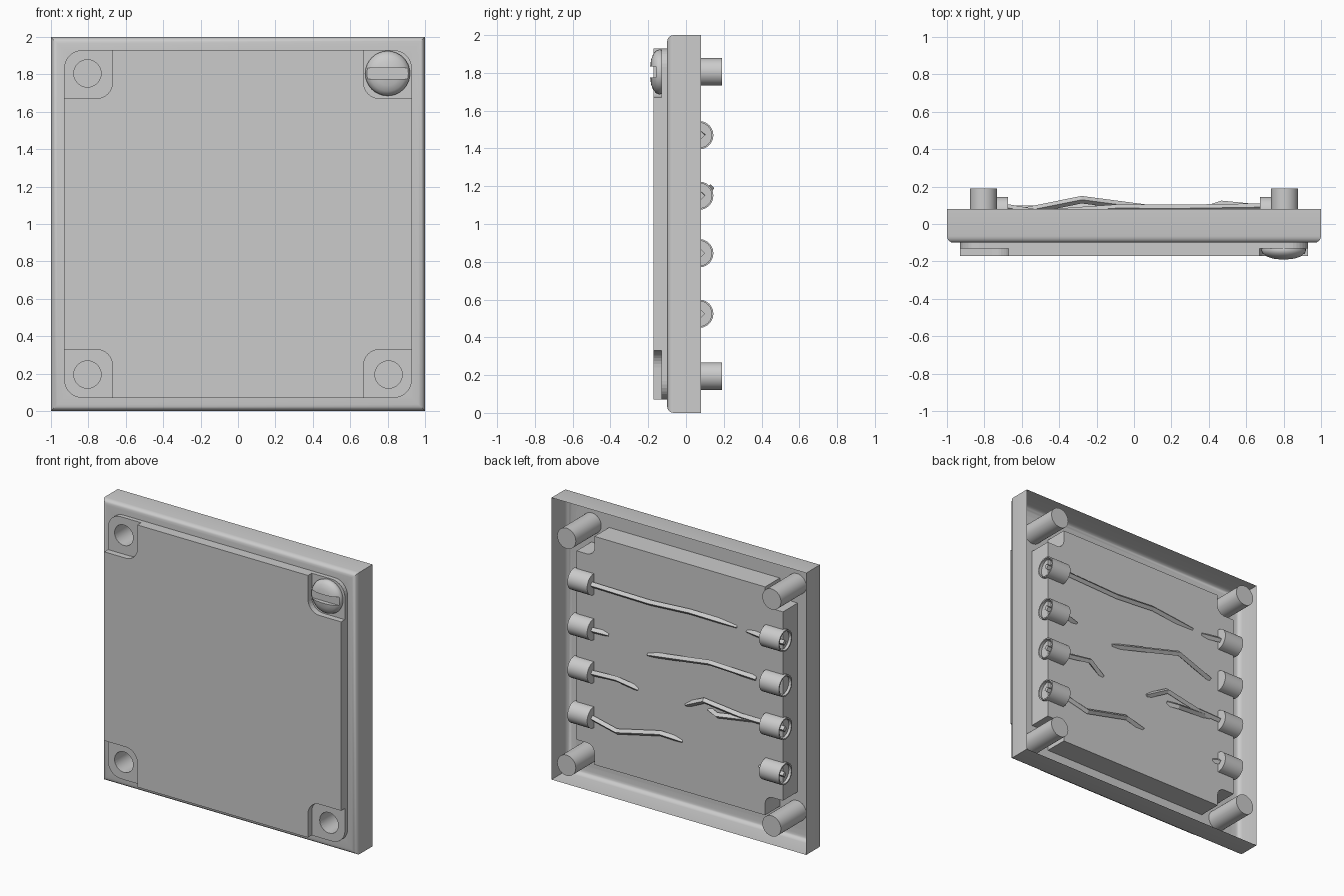
import bpy, bmesh
from math import sin, cos, pi

if "Cube" in bpy.data.objects:
    bpy.data.objects.remove(bpy.data.objects["Cube"])

CZ = 1.0    # height of the plate centre
C = 0.805   # corner hole offset


def mesh_object(name, bm, smooth=True):
    bmesh.ops.recalc_face_normals(bm, faces=bm.faces)
    me = bpy.data.meshes.new(name)
    bm.to_mesh(me)
    bm.free()
    ob = bpy.data.objects.new(name, me)
    bpy.context.collection.objects.link(ob)
    if smooth:
        bpy.ops.object.select_all(action='DESELECT')
        ob.select_set(True)
        bpy.context.view_layer.objects.active = ob
        bpy.ops.object.shade_smooth_by_angle(angle=0.7)
    return ob


def lathe(name, profile, at, axis='Y', n=32):
    """Spin (radius, offset) points about an axis through 'at'."""
    bm = bmesh.new()
    rings = []
    for r, d in profile:
        ring = []
        for i in range(n):
            u, v = r * cos(2 * pi * i / n), r * sin(2 * pi * i / n)
            p = (u, d, v) if axis == 'Y' else (d, u, v)
            ring.append(bm.verts.new([a + b for a, b in zip(at, p)]))
        rings.append(ring)
    for a, b in zip(rings, rings[1:]):
        for i in range(n):
            j = (i + 1) % n
            bm.faces.new((a[i], a[j], b[j], b[i]))
    bmesh.ops.remove_doubles(bm, verts=bm.verts, dist=1e-5)
    return mesh_object(name, bm)


def arc(cx, cy, r, a0, a1, n=8):
    return [(cx + r * cos(a0 + (a1 - a0) * i / n), cy + r * sin(a0 + (a1 - a0) * i / n))
            for i in range(n + 1)]


def slab(name, outlines, y0, y1):
    """Extruded flat shape; inner outlines become holes."""
    cu = bpy.data.curves.new(name, 'CURVE')
    cu.dimensions, cu.fill_mode, cu.extrude = '2D', 'BOTH', (y1 - y0) / 2
    for pts in outlines:
        sp = cu.splines.new('POLY')
        sp.points.add(len(pts) - 1)
        for p, (x, y) in zip(sp.points, pts):
            p.co = (x, y, 0, 1)
        sp.use_cyclic_u, sp.use_smooth = True, False
    ob = bpy.data.objects.new(name, cu)
    ob.rotation_euler = (pi / 2, 0, 0)
    ob.location = (0, (y0 + y1) / 2, CZ)
    bpy.context.collection.objects.link(ob)
    return ob


def notched(h, n, r):
    """Square of half size h with filleted notches starting at n."""
    q = [(h, n)] + arc(n + r, n + r, r, 1.5 * pi, pi) + [(n, h)]
    pts = []
    for k in range(4):
        c, s = round(cos(k * pi / 2)), round(sin(k * pi / 2))
        pts += [(c * x - s * y, s * x + c * y) for x, y in q]
    return pts


# open-backed frame with rounded front edge
bm = bmesh.new()
prof = [(1, 0.08), (1, -0.065)]
prof += [(0.965 + 0.035 * cos(a), -0.065 - 0.035 * sin(a)) for a in (pi / 8, pi / 4, 3 * pi / 8, pi / 2)]
prof += [(0.9, -0.10)]
rings = [[bm.verts.new((sx * h, y, CZ + sz * h)) for sx, sz in ((-1, -1), (1, -1), (1, 1), (-1, 1))]
         for h, y in prof]
for a, b in zip(rings, rings[1:]):
    for i in range(4):
        bm.faces.new((a[i], a[(i + 1) % 4], b[(i + 1) % 4], b[i]))
mesh_object("frame", bm)

# base plate with rounded corners and four holes
H, R = 0.93, 0.1
plate = []
for k, (sx, sz) in enumerate(((1, 1), (-1, 1), (-1, -1), (1, -1))):
    plate += arc(sx * (H - R), sz * (H - R), R, k * pi / 2, (k + 1) * pi / 2)
corners = [(sx * C, sz * C) for sx in (-1, 1) for sz in (-1, 1)]
holes = [arc(x, z, 0.073, 0, 2 * pi, 32)[:-1] for x, z in corners]
slab("base_plate", [plate] + holes, -0.13, -0.095)

# raised front panel and rear block, both notched at the corners
slab("front_panel", [notched(0.93, 0.67, 0.09)], -0.172, -0.12)
slab("rear_block", [notched(0.81, 0.67, 0.06)], -0.12, 0.07)

# hollow corner posts, closed at the back
for x, z in corners:
    lathe("corner_post", [(0.073, -0.13), (0.073, 0.19), (0, 0.19)], (x, 0, CZ + z))

# slotted screw in one corner
screw = lathe("screw", [(0, -0.125), (0.115, -0.125), (0.12, -0.14), (0.113, -0.158), (0.095, -0.174),
                        (0.065, -0.185), (0.03, -0.19), (0, -0.191)], (0.8, 0, 1.805))
bm = bmesh.new()
bmesh.ops.create_cube(bm, size=1)
slot = mesh_object("slot_cutter", bm, False)
slot.scale, slot.location = (0.4, 0.1, 0.06), (0.8, -0.21, 1.805)
slot.hide_render = True
slot.hide_viewport = True
slot.display_type = 'WIRE'
mod = screw.modifiers.new("slot", 'BOOLEAN')
mod.operation, mod.object, mod.solver = 'DIFFERENCE', slot, 'EXACT'

# cable caps in two columns, open on the outside
for z in (1.47, 1.15, 0.845, 0.525):
    for s in (-1, 1):
        lathe("cable_cap", [(0, s * 0.675), (0.075, s * 0.675), (0.075, s * 0.83),
                            (0.066, s * 0.83), (0.066, s * 0.78), (0, s * 0.78)],
              (0, 0.07, z), 'X', 24)

# loose wires (x, y, z), sinking into the block at their ends
wires = [
    [(0.83, 0.08, 1.47), (0.67, 0.09, 1.474), (0.22, 0.083, 1.464), (-0.09, 0.085, 1.485), (-0.45, 0.06, 1.467)],
    [(-0.83, 0.08, 1.46), (-0.67, 0.085, 1.46), (-0.53, 0.06, 1.457)],
    [(0.83, 0.08, 1.15), (0.67, 0.085, 1.15), (0.56, 0.06, 1.14)],
    [(0.25, 0.06, 1.083), (-0.28, 0.13, 1.19), (-0.6, 0.065, 1.14)],
    [(0.83, 0.08, 0.845), (0.67, 0.085, 0.845), (0.47, 0.105, 0.865), (0.33, 0.06, 0.815)],
    [(-0.05, 0.06, 0.807), (-0.21, 0.095, 0.89), (-0.49, 0.08, 0.85), (-0.83, 0.075, 0.845)],
    [(-0.23, 0.06, 0.82), (-0.31, 0.09, 0.81), (-0.6, 0.065, 0.845)],
    [(0.83, 0.08, 0.525), (0.67, 0.085, 0.525), (0.48, 0.085, 0.482), (0.14, 0.085, 0.56), (-0.02, 0.06, 0.54)],
    [(-0.83, 0.08, 0.525), (-0.67, 0.08, 0.525), (-0.63, 0.06, 0.525)],
]
for pts in wires:
    cu = bpy.data.curves.new("wire", 'CURVE')
    cu.dimensions, cu.bevel_depth, cu.bevel_resolution = '3D', 0.02, 0
    cu.use_fill_caps = True
    sp = cu.splines.new('POLY')
    sp.points.add(len(pts) - 1)
    for p, co in zip(sp.points, pts):
        p.co = (*co, 1)
    sp.use_smooth = False
    bpy.context.collection.objects.link(bpy.data.objects.new("wire", cu))
